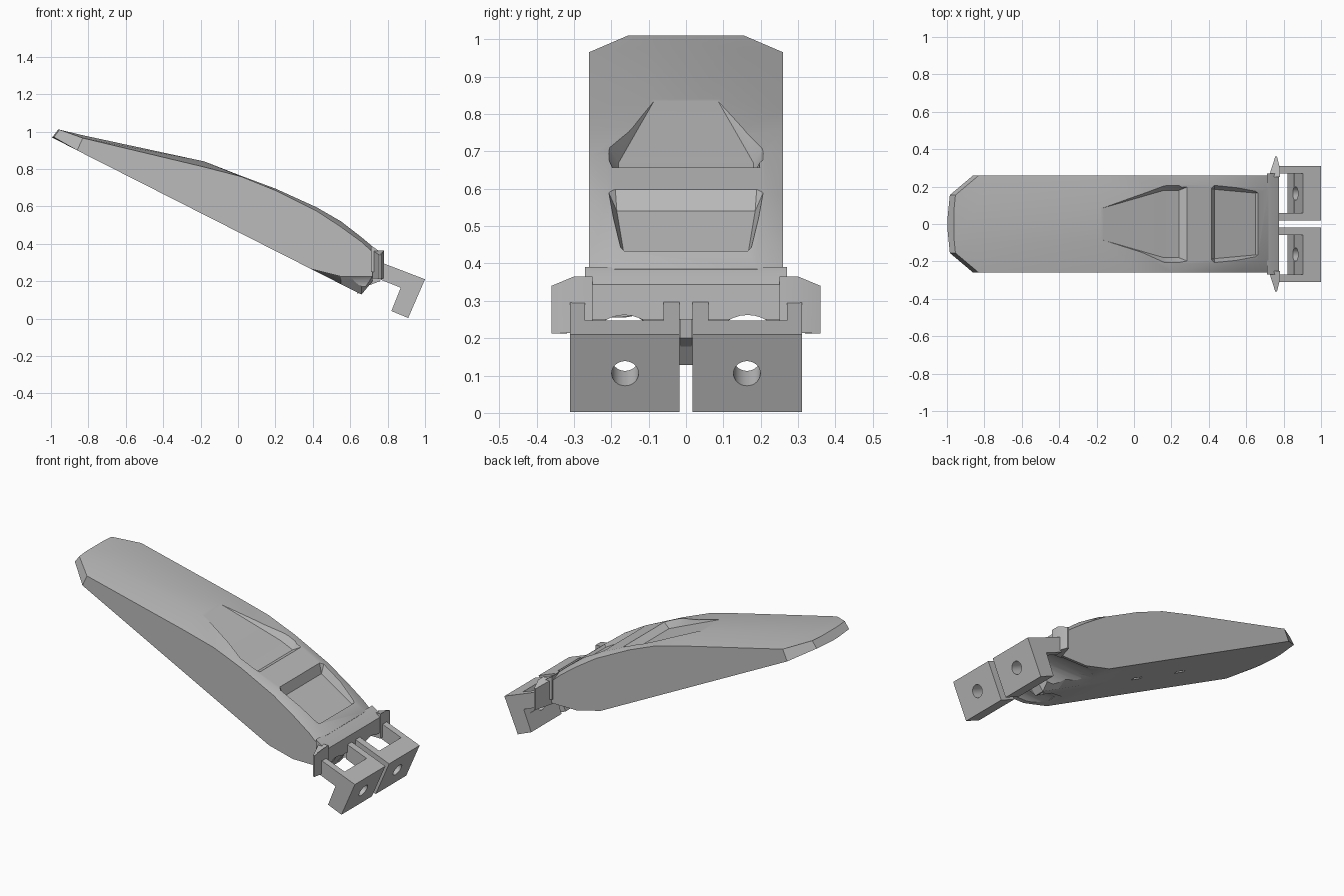
import bpy, bmesh, math
from mathutils import Vector

cube = bpy.data.objects.get("Cube")
if cube:
    bpy.data.objects.remove(cube, do_unlink=True)

grey = bpy.data.materials.new("plain grey")
grey.use_nodes = True
COLOUR = (0.5, 0.5, 0.5, 1)
grey.diffuse_color = COLOUR
grey.node_tree.nodes["Principled BSDF"].inputs["Base Color"].default_value = COLOUR


def loft(name, rings):
    """Closed solid skinned through rings with equal point counts."""
    bm = bmesh.new()
    loops = [[bm.verts.new(p) for p in ring] for ring in rings]
    n = len(loops[0])
    for a, b in zip(loops, loops[1:]):
        for i in range(n):
            j = (i + 1) % n
            bm.faces.new((a[i], a[j], b[j], b[i]))
    bm.faces.new(loops[0])
    bm.faces.new(loops[-1])
    bmesh.ops.recalc_face_normals(bm, faces=bm.faces)
    mesh = bpy.data.meshes.new(name)
    bm.to_mesh(mesh)
    bm.free()
    mesh.materials.append(grey)
    obj = bpy.data.objects.new(name, mesh)
    bpy.context.collection.objects.link(obj)
    return obj


def prism(name, profile, y0, y1):
    """Side profile (x, z) extruded across y."""
    return loft(name, [[(x, y, z) for x, z in profile] for y in (y0, y1)])


def rod(name, centre, axis, radius, length):
    """Round bar along an axis."""
    axis = Vector(axis).normalized()
    across = Vector((0, 1, 0))
    up = axis.cross(across)
    rings = []
    for end in (-length / 2, length / 2):
        mid = Vector(centre) + axis * end
        rings.append([mid + radius * (math.cos(t) * across + math.sin(t) * up)
                      for t in (math.tau * k / 32 for k in range(32))])
    return loft(name, rings)


def cut(target, cutter, keep=False):
    mod = target.modifiers.new("cut", "BOOLEAN")
    mod.operation = "DIFFERENCE"
    mod.solver = "EXACT"
    mod.object = cutter
    bpy.context.view_layer.objects.active = target
    bpy.ops.object.modifier_apply(modifier=mod.name)
    if not keep:
        bpy.data.objects.remove(cutter, do_unlink=True)


def under(x):
    return 0.97 - 0.507 * (x + 1)


# Main blade: stations of x, edge height, crown height, crown half width, half width
stations = [
    (-0.97, 1.01, 1.01, 0.08, 0.155), (-0.83, 0.965, 0.98, 0.1, 0.26),
    (-0.18, 0.81, 0.84, 0.09, 0.26), (0.02, 0.758, 0.762, 0.14, 0.26),
    (0.2, 0.685, 0.695, 0.21, 0.26), (0.42, 0.575, 0.595, 0.21, 0.26),
    (0.55, 0.49, 0.52, 0.2, 0.26), (0.66, 0.41, 0.435, 0.19, 0.26),
    (0.72, 0.355, 0.385, 0.19, 0.26),
]
rings = []
for i, (x, edge, crown, r, hw) in enumerate(stations):
    xb = x - 0.03 if x < 0.5 else x
    keel = under(xb)
    mid = side = keel
    if x > 0.5:                       # rear underside rises beside the keel
        mid, side = 0.25, 0.225
    if x > 0.7:
        keel = 0.2
    bow = 0.1 if i == 0 else 0
    half = [(x, r, crown), (x, hw, edge), (xb, hw, side), (xb, hw / 2, mid), (xb, 0.03, keel)]
    right = [(px + bow * y, y, z) for px, y, z in half]
    rings.append(right + [(px, -y, z) for px, y, z in reversed(right)])
blade = loft("fender_blade", rings)


def pocket(name, sections):
    """Recess cutter: x, floor height, floor half width, top half width."""
    return loft(name, [[(x, -a, z), (x, a, z), (x, b, z + 0.08), (x, -b, z + 0.08)]
                       for x, z, a, b in sections])


# Tapered upper recess and square rear recess
cut(blade, pocket("upper_recess", [(-0.22, 0.862, 0.07, 0.09), (0.16, 0.67, 0.18, 0.23),
                                   (0.24, 0.635, 0.18, 0.23), (0.29, 0.66, 0.2, 0.23)]))
cut(blade, pocket("rear_recess", [(0.41, 0.61, 0.19, 0.23), (0.43, 0.54, 0.185, 0.22),
                                  (0.65, 0.42, 0.165, 0.2), (0.67, 0.44, 0.165, 0.2)]))

# Two small slots in the underside
for x in (-0.33, -0.03):
    z = under(x)
    cut(blade, prism("slot", [(x - 0.03, z - 0.02), (x + 0.03, z - 0.05),
                              (x + 0.045, z), (x - 0.015, z + 0.03)], -0.012, 0.012))

# Rear cross beam, arched below on each side
beam = prism("rear_beam", [(0.71, 0.25), (0.71, 0.39), (0.735, 0.375),
                           (0.775, 0.343), (0.775, 0.25)], -0.27, 0.27)
for s in (-1, 1):
    arch = rod("arch", (0.64, s * 0.165, 0.162), (1, 0, 0), 0.1, 0.42)
    cut(beam, arch, keep=True)
    cut(blade, arch)
centre_post = prism("centre_post", [(0.64, 0.13), (0.68, 0.17), (0.76, 0.2),
                                    (0.775, 0.3), (0.64, 0.3)], -0.015, 0.015)
parts = [blade, beam, centre_post]

SIDES = {1: "left", -1: "right"}
for s, label in ((1, "back"), (-1, "front")):
    # Side wing
    wing = loft(label + "_wing", [
        [(0.72, s * 0.25, z0), (0.755, s * 0.36, z1), (0.765, s * 0.36, z1),
         (0.78, s * 0.3, z0), (0.78, s * 0.25, z0)]
        for z0, z1 in ((0.215, 0.212), (0.365, 0.34))])

    # Clamp hook with an open slot and a bolt hole
    hook = prism(label + "_hook", [(0.765, 0.3), (1.0, 0.21), (0.91, 0.003), (0.82, 0.04),
                                   (0.87, 0.165), (0.765, 0.207)], s * 0.018, s * 0.31)
    cut(hook, prism("hook_slot", [(0.7, 0.4), (0.963, 0.4), (0.858, 0.13), (0.7, 0.13)],
                    s * 0.06, s * 0.27))
    cut(hook, rod("bolt_hole", (0.91, s * 0.163, 0.125), (0.915, 0, -0.4), 0.036, 0.3))
    parts += [wing, hook]

# Smooth shading with crisp edges
bpy.ops.object.select_all(action="DESELECT")
for obj in parts:
    obj.select_set(True)
bpy.context.view_layer.objects.active = blade
bpy.ops.object.shade_smooth_by_angle(angle=math.radians(20))
